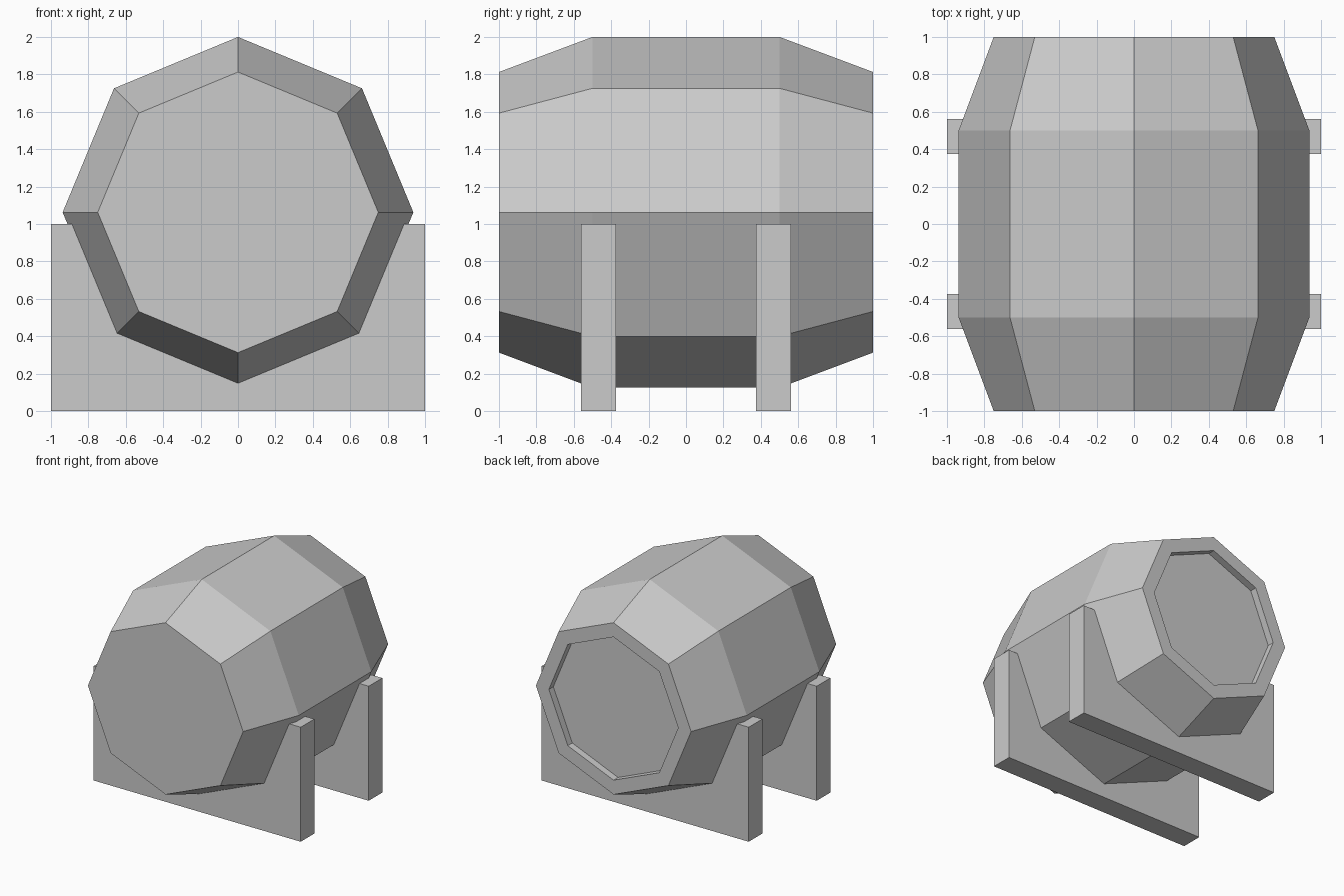
import bpy, bmesh
from math import sin, cos, pi

if "Cube" in bpy.data.objects:
    bpy.data.objects.remove(bpy.data.objects["Cube"])

AXIS_Z = 1.0625
SIDES = 8


def octagon(radius):
    return [(radius * sin(2 * pi * i / SIDES), AXIS_Z + radius * cos(2 * pi * i / SIDES))
            for i in range(SIDES)]


def make_object(name, bm):
    bmesh.ops.recalc_face_normals(bm, faces=bm.faces[:])
    mesh = bpy.data.meshes.new(name)
    bm.to_mesh(mesh)
    bm.free()
    obj = bpy.data.objects.new(name, mesh)
    bpy.context.collection.objects.link(obj)
    return obj


def loft(name, sections):
    """Bridge (y, outline) sections along y and cap both ends."""
    bm = bmesh.new()
    rings = [[bm.verts.new((x, y, z)) for x, z in outline] for y, outline in sections]
    for a, b in zip(rings, rings[1:]):
        for i in range(len(a)):
            j = (i + 1) % len(a)
            bm.faces.new((a[i], a[j], b[j], b[i]))
    bm.faces.new(rings[0])
    bm.faces.new(rings[-1])
    return make_object(name, bm)


# Barrel: flat front, tapered ends, shallow recessed head at the back
barrel_profile = [(-1, 0.75), (-0.5, 0.9375), (0.5, 0.9375), (1, 0.75),
                  (1, 0.625), (0.9375, 0.625)]
loft("barrel", [(y, octagon(r)) for y, r in barrel_profile])

# Cradle supports: slabs notched to seat the barrel
notch = octagon(0.9)
lower = notch[3:6]
rim_x = 0.9 - (AXIS_Z - 1) * (0.9 - lower[0][0]) / (AXIS_Z - lower[0][1])
cradle = [(-1, 0), (1, 0), (1, 1), (rim_x, 1)] + lower + [(-rim_x, 1), (-1, 1)]
for name, y in (("front_support", -0.46875), ("back_support", 0.46875)):
    loft(name, [(y - 0.09375, cradle), (y + 0.09375, cradle)])
